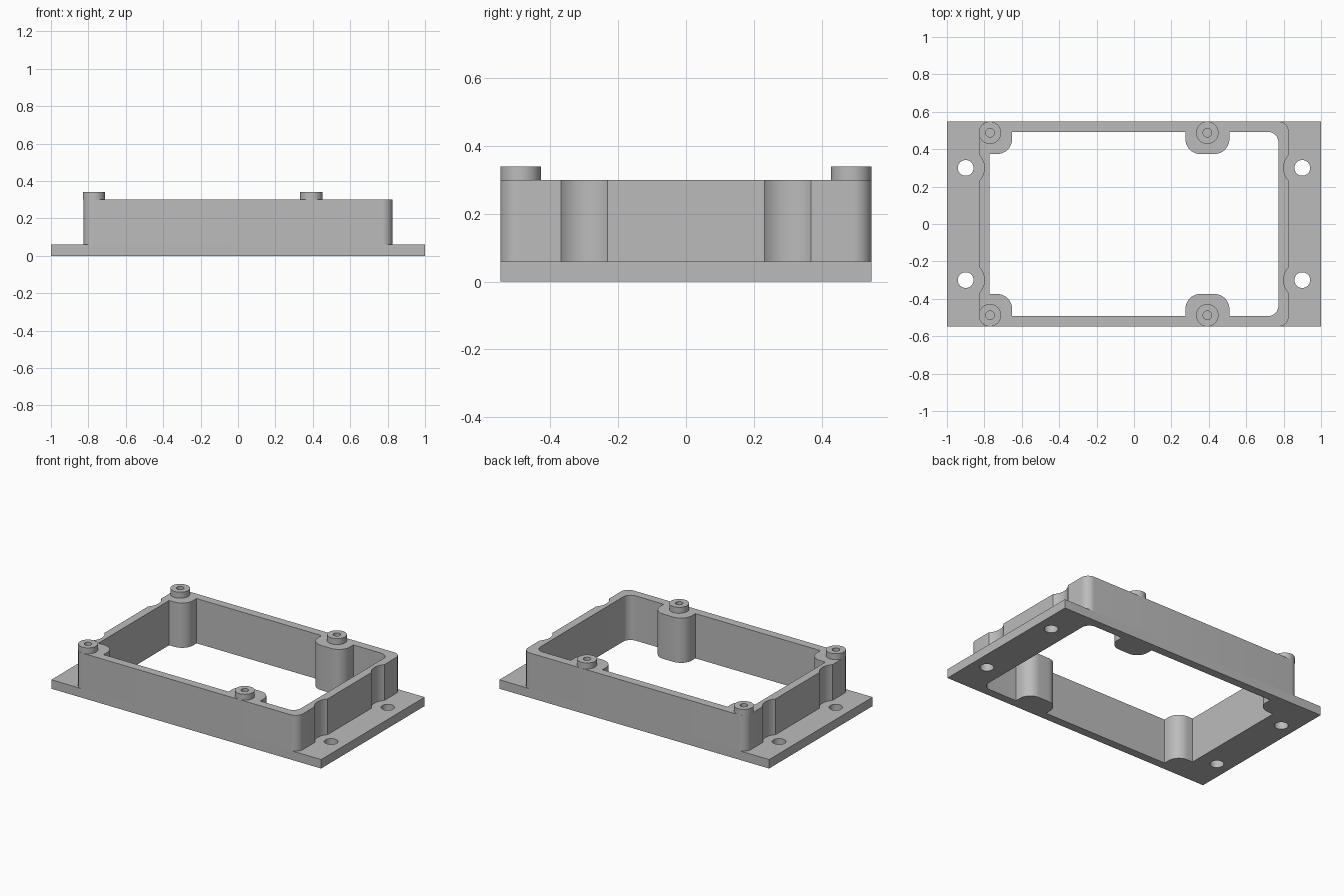
import bpy, bmesh, math
from mathutils import Vector

cube = bpy.data.objects.get("Cube")
if cube:
    bpy.data.objects.remove(cube)

# One flat grey
grey = bpy.data.materials.new("plain grey")
grey.use_nodes = True
colour = (0.5, 0.5, 0.5, 1)
grey.diffuse_color = colour
grey.node_tree.nodes["Principled BSDF"].inputs["Base Color"].default_value = colour


def arc(cx, cy, r, start, end, n):
    steps = [start + (end - start) * i / n for i in range(n + 1)]
    return [Vector((cx + r * math.cos(a), cy + r * math.sin(a))) for a in steps]


def circle(cx, cy, r, n=40):
    return arc(cx, cy, r, 0, math.tau, n)[:-1]


def mirrored(points, axis):
    """Append the reflection of an open path, walked backwards."""
    flip = Vector((-1, 1)) if axis == "x" else Vector((1, -1))
    return points + [p * flip for p in reversed(points)]


def fillet(prev, corner, nxt, r, n=10):
    """Round a right-angled corner."""
    a, b = (prev - corner).normalized(), (nxt - corner).normalized()
    centre = corner + (a + b) * r
    return [centre - b * r * math.cos(t) - a * r * math.sin(t)
            for t in (math.pi / 2 * i / n for i in range(n + 1))]


def prism(name, loops, z0, z1):
    """Extrude a filled outline; inner loops become holes."""
    curve = bpy.data.curves.new(name, "CURVE")
    curve.dimensions, curve.fill_mode = "2D", "BOTH"
    curve.extrude = (z1 - z0) / 2
    for loop in loops:
        spline = curve.splines.new("POLY")
        spline.points.add(len(loop) - 1)
        for point, p in zip(spline.points, loop):
            point.co = (p.x, p.y, 0, 1)
        spline.use_cyclic_u = True
    helper = bpy.data.objects.new(name + " outline", curve)
    bpy.context.collection.objects.link(helper)
    graph = bpy.context.evaluated_depsgraph_get()
    mesh = bpy.data.meshes.new_from_object(helper.evaluated_get(graph))
    bpy.data.objects.remove(helper)
    bm = bmesh.new()
    bm.from_mesh(mesh)
    bmesh.ops.remove_doubles(bm, verts=bm.verts, dist=0.0001)
    bmesh.ops.translate(bm, verts=bm.verts, vec=(0, 0, (z0 + z1) / 2))
    bmesh.ops.recalc_face_normals(bm, faces=bm.faces)
    bm.to_mesh(mesh)
    bm.free()
    mesh.materials.clear()
    mesh.materials.append(grey)
    mesh.shade_smooth()
    mesh.set_sharp_from_angle(angle=math.radians(30))
    obj = bpy.data.objects.new(name, mesh)
    bpy.context.collection.objects.link(obj)
    return obj


OUT_X, OUT_Y = 0.827, 0.548      # outer wall
IN_X, IN_Y = 0.772, 0.492        # inner wall
POST_Y, ROUND = 0.374, 0.08      # screw posts
PLATE_TOP, WALL_TOP, BOSS_TOP = 0.06, 0.30, 0.34
HOLE_X, HOLE_Y = 0.90, 0.30      # mounting holes
boss_centres = [(x, y) for x in (-0.77, 0.392) for y in (-0.488, 0.488)]
mount_centres = [(x, y) for x in (-HOLE_X, HOLE_X) for y in (-HOLE_Y, HOLE_Y)]

# Inner opening, with corner posts and middle posts left standing
corners = [(IN_X, IN_Y, 0.055),
           (0.51, IN_Y, 0), (0.51, POST_Y, ROUND),
           (0.275, POST_Y, ROUND), (0.275, IN_Y, 0),
           (-0.652, IN_Y, 0), (-0.652, POST_Y, ROUND), (-IN_X, POST_Y, 0)]
spots = [Vector(c[:2]) for c in corners]
ends = [Vector((IN_X, 0))] + spots + [Vector((-IN_X, 0))]
half = []
for i, (x, y, r) in enumerate(corners):
    half += fillet(ends[i], spots[i], ends[i + 2], r) if r else [spots[i]]
opening = mirrored(half, "y")

# Outer wall outline, scooped around each mounting hole
scoop = 0.10
spread = math.acos((HOLE_X - OUT_X) / scoop)
quarter = arc(HOLE_X, HOLE_Y, scoop, math.pi + spread, math.pi - spread, 16)
quarter += fillet(Vector((OUT_X, 0)), Vector((OUT_X, OUT_Y)), Vector((0, OUT_Y)), 0.055)
outline = mirrored(mirrored(quarter, "x"), "y")

# Mounting plate
plate = mirrored(mirrored([Vector((1, OUT_Y))], "x"), "y")
prism("mounting_plate",
      [plate, opening] + [circle(x, y, 0.042) for x, y in mount_centres], 0, PLATE_TOP)

# Wall frame with blind screw holes
screw_holes = [circle(x, y, 0.023, 28) for x, y in boss_centres]
prism("wall_frame", [outline, opening] + screw_holes, PLATE_TOP, WALL_TOP)

# Raised screw bosses
for i, ((x, y), hole) in enumerate(zip(boss_centres, screw_holes)):
    prism(f"screw_boss_{i + 1}", [circle(x, y, 0.06), hole], WALL_TOP, BOSS_TOP)
